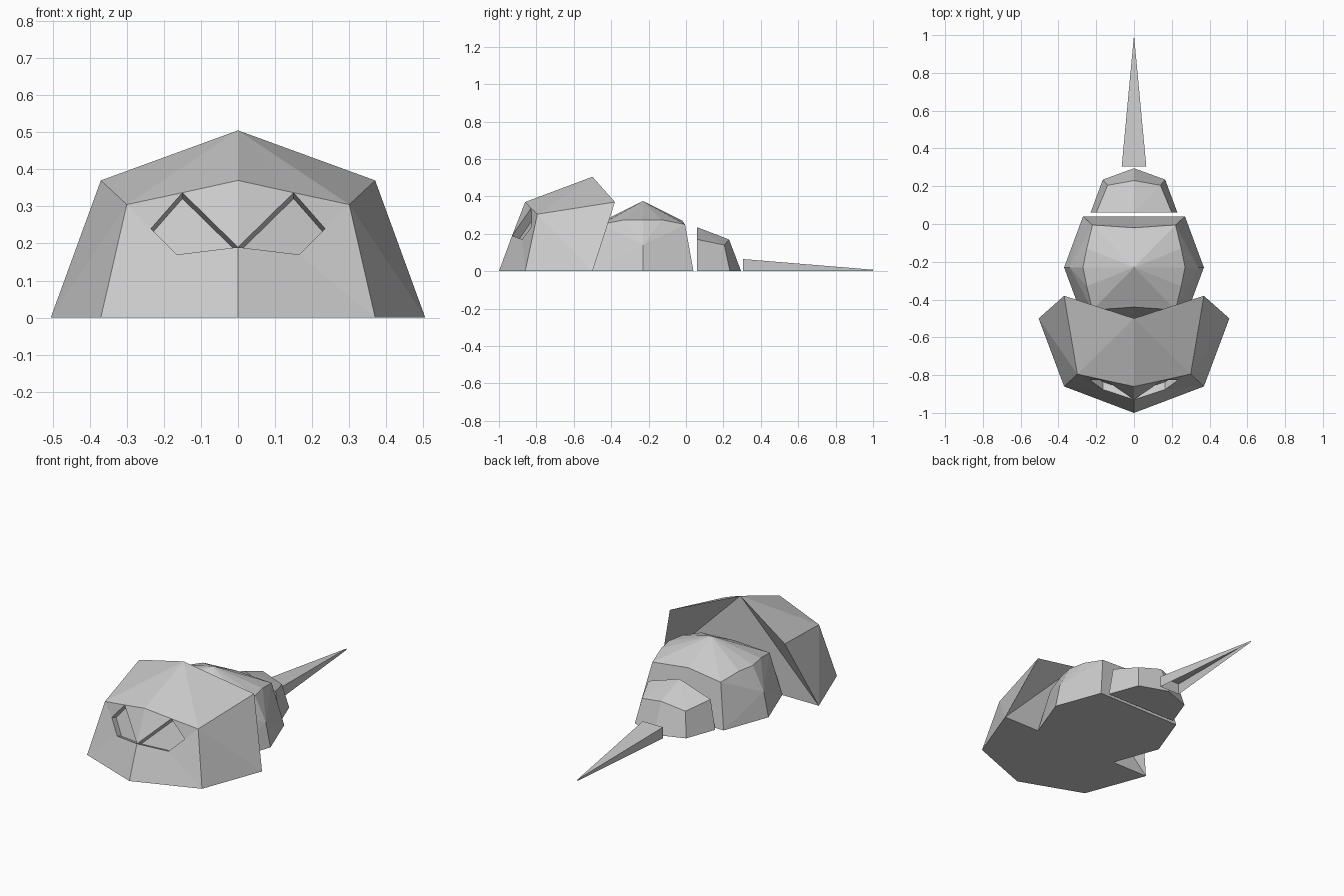
import bpy
import bmesh
from mathutils import Vector

if "Cube" in bpy.data.objects:
    bpy.data.objects.remove(bpy.data.objects["Cube"], do_unlink=True)

# One plain shell colour
shell = bpy.data.materials.new("shell_grey")
shell.use_nodes = True
shell_colour = (0.6, 0.6, 0.6, 1)
shell.diffuse_color = shell_colour
shell.node_tree.nodes["Principled BSDF"].inputs["Base Color"].default_value = shell_colour


def build_part(name, points, faces, mirror_axes=("x",), location=(0, 0, 0)):
    """Build faces from named points, mirror them over the given axes and weld."""
    mesh = bpy.data.meshes.new(name)
    bm = bmesh.new()
    verts = {key: bm.verts.new(co) for key, co in points.items()}
    for face in faces:
        bm.faces.new([verts[key] for key in face.split()])
    for axis in mirror_axes:
        copy = bmesh.ops.duplicate(bm, geom=bm.verts[:] + bm.edges[:] + bm.faces[:])
        for item in copy["geom"]:
            if isinstance(item, bmesh.types.BMVert):
                setattr(item.co, axis, -getattr(item.co, axis))
        bmesh.ops.remove_doubles(bm, verts=bm.verts[:], dist=0.0005)
    bmesh.ops.recalc_face_normals(bm, faces=bm.faces[:])
    bm.to_mesh(mesh)
    bm.free()
    mesh.materials.append(shell)
    part = bpy.data.objects.new(name, mesh)
    part.location = location
    bpy.context.scene.collection.objects.link(part)
    return part


# Head shield with two sunken eyes in its front
head = {
    "nose": (0, -1, 0),
    "cheek": (0.37, -0.86, 0),
    "flank": (0.505, -0.5, 0),
    "floor": (0, -0.5, 0),
    "brow": (0, -0.86, 0.37),
    "temple": (0.3, -0.795, 0.305),
    "shoulder": (0.37, -0.38, 0.37),
    "crown": (0, -0.5, 0.505),
    "eye_inner": (0, -0.93, 0.19),
    "eye_top": (0.15, -0.828, 0.337),
    "eye_outer": (0.235, -0.825, 0.24),
    "eye_low": (0.165, -0.876, 0.17),
}
eye_loop = ["eye_inner", "eye_low", "eye_outer", "eye_top"]
eye_depth = Vector((0, 0.04, -0.016))
for key in eye_loop:
    head["deep_" + key] = Vector(head[key]) + eye_depth

head_faces = [
    "nose cheek eye_low eye_inner",
    "cheek temple eye_outer eye_low",
    "temple eye_top eye_outer",
    "eye_inner eye_top brow",
    "brow eye_top crown",
    "eye_top temple crown",
    "temple shoulder crown",
    "cheek flank temple",
    "flank shoulder temple",
    "flank crown shoulder",
    "flank floor crown",
    "nose floor flank cheek",
    " ".join("deep_" + key for key in eye_loop),
]
for start, end in zip(eye_loop, eye_loop[1:] + eye_loop[:1]):
    head_faces.append(f"{start} {end} deep_{end} deep_{start}")
build_part("head_shield", head, head_faces)

# Middle segment, the same on all four quarters
build_part(
    "middle_segment",
    {
        "apex": (0, 0, 0.375),
        "rim_side": (0.27, 0, 0.275),
        "rim_bend": (0.25, 0.1, 0.275),
        "rim_corner": (0.22, 0.225, 0.25),
        "rim_end": (0, 0.21, 0.27),
        "bulge": (0.34, 0, 0.14),
        "base_side": (0.37, 0, 0),
        "base_corner": (0.27, 0.27, 0),
        "base_end": (0, 0.27, 0),
        "base_centre": (0, 0, 0),
    },
    [
        "apex rim_side rim_bend",
        "apex rim_bend rim_corner",
        "apex rim_corner rim_end",
        "rim_side bulge rim_bend",
        "rim_bend bulge rim_corner",
        "bulge base_corner rim_corner",
        "bulge base_side base_corner",
        "rim_corner base_corner base_end rim_end",
        "base_side base_centre base_end base_corner",
    ],
    mirror_axes=("x", "y"),
    location=(0, -0.23, 0),
)

# Rear segment
build_part(
    "rear_segment",
    {
        "top_front": (0, 0.06, 0.235),
        "top_side": (0.2, 0.06, 0.17),
        "top_corner": (0.14, 0.205, 0.14),
        "top_back": (0, 0.23, 0.17),
        "base_front": (0, 0.06, 0),
        "base_side": (0.23, 0.06, 0),
        "base_corner": (0.165, 0.235, 0),
        "base_back": (0, 0.295, 0),
    },
    [
        "top_front top_side top_corner",
        "top_front top_corner top_back",
        "top_side base_side base_corner top_corner",
        "top_corner base_corner base_back top_back",
        "top_front base_front base_side top_side",
        "base_front base_back base_corner base_side",
    ],
)

# Tail spike, hollow underneath
build_part(
    "tail_spike",
    {
        "ridge": (0, 0.305, 0.065),
        "top_side": (0.065, 0.305, 0.065),
        "base_side": (0.065, 0.305, 0),
        "base_middle": (0, 0.305, 0),
        "tip": (0, 1, 0.008),
        "tip_low": (0, 1, 0),
    },
    [
        "ridge top_side tip",
        "top_side base_side tip_low tip",
        "ridge base_middle base_side top_side",
    ],
)
